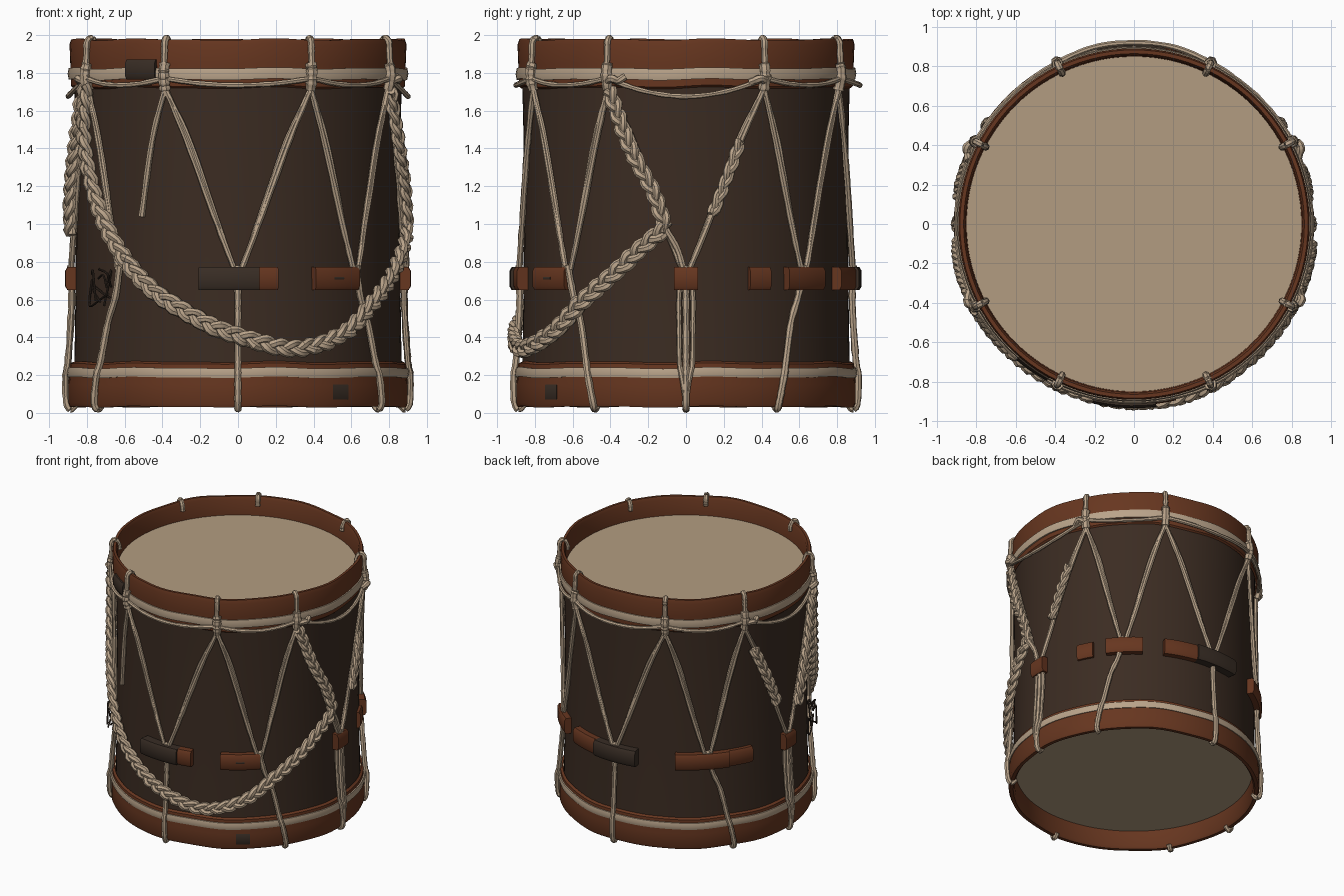
import bpy, bmesh, math, random
from mathutils import Vector

if "Cube" in bpy.data.objects:
    bpy.data.objects.remove(bpy.data.objects["Cube"])
random.seed(4)


def mat(name, rgb):
    m = bpy.data.materials.new(name)
    m.diffuse_color = (*rgb, 1)
    m.use_nodes = True
    m.node_tree.nodes["Principled BSDF"].inputs["Base Color"].default_value = m.diffuse_color
    return m


ROPE = mat("rope_tan", (0.49, 0.37, 0.255))
SKIN = mat("drum_skin", (0.45, 0.335, 0.22))
SHELL = mat("dark_shell", (0.044, 0.025, 0.016))
HOOP = mat("red_brown", (0.135, 0.037, 0.014))
DARK = mat("dark_leather", (0.040, 0.026, 0.018))


def P(a, z, r):
    a = math.radians(a)
    return Vector((r * math.cos(a), r * math.sin(a), z))


def finish(name, bm, m):
    me = bpy.data.meshes.new(name)
    bmesh.ops.recalc_face_normals(bm, faces=bm.faces)
    bm.to_mesh(me)
    bm.free()
    me.materials.append(m)
    ob = bpy.data.objects.new(name, me)
    bpy.context.collection.objects.link(ob)
    bpy.ops.object.select_all(action='DESELECT')
    ob.select_set(True)
    bpy.context.view_layer.objects.active = ob
    bpy.ops.object.shade_smooth_by_angle(angle=math.radians(40))
    return ob


def lathe(name, prof, m, closed=False, wave=0.0, n=96):
    bm = bmesh.new()
    rings = []
    for i in range(n):
        a = 360 * i / n
        w = wave * (math.sin(math.radians(a * 8)) + 0.6 * math.sin(math.radians(a * 13)))
        rings.append([bm.verts.new(P(a, z + w, r)) for r, z in prof])
    k = len(prof)
    for i in range(n):
        A, B = rings[i], rings[(i + 1) % n]
        for j in range(k if closed else k - 1):
            bm.faces.new((A[j], B[j], B[(j + 1) % k], A[(j + 1) % k]))
    return finish(name, bm, m)


def disc(name, r, z, m):
    bm = bmesh.new()
    f = bm.faces.new([bm.verts.new(P(i * 3.75, z, r)) for i in range(96)])
    ob = finish(name, bm, m)
    if (ob.data.polygons[0].normal.z > 0) != (z > 1):   # face outwards
        ob.data.flip_normals()
    return ob


def sample(pts, n):
    """Smooth path through (angle, z, radius) points."""
    q = [Vector(p) for p in pts]
    q = [2 * q[0] - q[1]] + q + [2 * q[-1] - q[-2]]
    out = []
    for i in range(1, len(q) - 2):
        p0, p1, p2, p3 = q[i - 1:i + 3]
        for s in range(n):
            t = s / n
            out.append(0.5 * (2 * p1 + (p2 - p0) * t + (2 * p0 - 5 * p1 + 4 * p2 - p3) * t * t
                              + (3 * p1 - p0 - 3 * p2 + p3) * t ** 3))
    return out + [q[-2]]


def tube(name, pts, rad, m, jitter=0.12, sides=7):
    """Tube along world points, slightly uneven like worn rope."""
    bm = bmesh.new()
    rings = []
    for i, p in enumerate(pts):
        d = (pts[min(i + 1, len(pts) - 1)] - pts[max(i - 1, 0)]).normalized()
        up = Vector((p.x, p.y, 0)).normalized()
        if abs(d.dot(up)) > 0.9:
            up = Vector((0, 0, 1))
        s = d.cross(up).normalized()
        u = s.cross(d)
        r = rad * (1 + random.uniform(-jitter, jitter))
        rings.append([bm.verts.new(p + r * (math.cos(k * math.tau / sides) * s
                      + math.sin(k * math.tau / sides) * u)) for k in range(sides)])
    for A, B in zip(rings, rings[1:]):
        for k in range(sides):
            bm.faces.new((A[k], A[(k + 1) % sides], B[(k + 1) % sides], B[k]))
    bm.faces.new(rings[0])
    bm.faces.new(rings[-1])
    return finish(name, bm, m)


def rope(name, pts, rad, m=ROPE, n=6):
    return tube(name, [P(*p) for p in sample(pts, n)], rad, m)


def braid(name, pts, width, rad, pitch=0.17):
    """Three strands plaited along the path."""
    c = [P(*p) for p in sample(pts, 40)]
    dist = [0]
    for a, b in zip(c, c[1:]):
        dist.append(dist[-1] + (b - a).length)
    for k in range(3):
        out, last = [], -1
        for i in range(len(c) - 1):
            if dist[i] - last < 0.014:
                continue
            last = dist[i]
            d = (c[i + 1] - c[i]).normalized()
            up = Vector((c[i].x, c[i].y, 0)).normalized()
            s = d.cross(up).normalized()
            t = dist[i] / pitch * math.tau * 0.7 + k * math.tau / 3
            out.append(c[i] + s * width * math.sin(t) + up * width * 0.5 * math.sin(2 * t))
        tube(f"{name}_{k}", out, rad, ROPE, 0.15)


def plate(name, a0, a1, z0, z1, r0, r1, m):
    """Curved leather block wrapped on the drum."""
    bm = bmesh.new()
    n = max(2, int((a1 - a0) / 4))
    rings = []
    for i in range(n + 1):
        a = a0 + (a1 - a0) * i / n
        rings.append([bm.verts.new(P(a, z, r)) for r, z in
                      ((r0, z0), (r1 - .012, z0), (r1, z0 + .02), (r1, z1 - .02), (r1 - .012, z1), (r0, z1))])
    for A, B in zip(rings, rings[1:]):
        for k in range(6):
            bm.faces.new((A[k], A[(k + 1) % 6], B[(k + 1) % 6], B[k]))
    bm.faces.new(rings[0])
    bm.faces.new(rings[-1])
    return finish(name, bm, m)


# Shell, hoops and heads
lathe("shell", [(0.868, 0.18), (0.862, 0.5), (0.858, 1.0), (0.86, 1.45), (0.868, 1.80)], SHELL)
lathe("top_hoop", [(0.872, 1.72), (0.884, 1.73), (0.888, 1.85), (0.892, 1.95), (0.884, 1.977),
                   (0.865, 1.977), (0.855, 1.955), (0.85, 1.82)], HOOP, False, 0.004)
lathe("bottom_hoop", [(0.872, 0.27), (0.89, 0.26), (0.898, 0.15), (0.898, 0.05), (0.89, 0.032),
                      (0.865, 0.032), (0.852, 0.05), (0.845, 0.185)], HOOP, False, 0.003)
disc("top_head", 0.853, 1.832, SKIN)
disc("bottom_head", 0.853, 0.172, SKIN)

# Rope rings around both hoops
for nm, z, r, h in (("top_ring", 1.795, 0.889, 0.03), ("bottom_ring", 0.213, 0.894, 0.025)):
    lathe(nm, [(r - .01, z - h), (r + .007, z - h), (r + .013, z), (r + .007, z + h), (r - .01, z + h)],
          ROPE, False, 0.003)

# Top loops with knots, and swags between them
tops = [27.5, 64.5, 115.5, 152.5, 207.5, 244.5, 295.5, 332.5]
for i, a in enumerate(tops):
    rope(f"top_loop_{i}", [(a, 1.68, .888), (a, 1.78, .91), (a, 1.9, .904), (a, 1.965, .90),
                           (a, 1.982, .875), (a, 1.95, .852), (a, 1.91, .848)], 0.018)
    rope(f"top_knot_{i}", [(a, 1.71, .895), (a, 1.76, .907), (a, 1.81, .91), (a, 1.85, .90)], 0.029)
    b = tops[(i + 1) % 8] + (360 if i == 7 else 0)
    mid = (a + b) / 2
    sag = 0.09 if b - a > 50 and abs(mid % 180) < 5 else 0.03
    r = .92 if 60 < mid < 120 else .90
    rope(f"swag_{i}", [(a, 1.77, .905), ((a + mid) / 2, 1.765 - sag * .7, r), (mid, 1.765 - sag, r),
                       ((b + mid) / 2, 1.765 - sag * .7, r), (b, 1.77, .905)], 0.014)
for a in (25, 155, 205, 335):
    rope(f"knot_tail_{a}", [(a - 3, 1.75, .90), (a, 1.77, .935), (a + 2, 1.76, .92), (a + 4, 1.78, .90)], 0.02)

# V lacing: each low point is reached from the loops on both sides
low_end = {0: 0, 45: 33, 90: 90, 135: 147, 180: 180, 225: 213, 270: 270, 315: 327}
for k, (a, foot) in enumerate(low_end.items()):
    left, right = tops[k - 1] - (360 if k == 0 else 0), tops[k]
    for side, t in ((-1, left), (1, right)):
        e = a + side * 1.2
        if k == 5 and side == 1:          # broken lace at the front left
            rope("broken_lace", [(t, 1.72, .895), (239, 1.45, .88), (234, 1.04, .868)], 0.017)
            continue
        for o in (0, 1):
            off = o * -side * 2.4
            rope(f"lace_{a}_{side}_{o}", [(t, 1.72, .895), (t + (e - t) * .3 + off * .5, 1.45, .88),
                 (t + (e - t) * .7 + off * .3, 1.05, .874), (e, 0.76, .882)], 0.016 if o == 0 else 0.012)
    # Ropes from the slide down to the bottom hoop
    for o in ((-2.4, 0, 2.4) if a in (0, 180) else (0,)):
        b = a + (foot - a) * .5 + o
        rope(f"drop_{a}_{o}", [(a + o * .6, .78, .885), (a + (foot - a) * .2 + o, .62, .88), (b, .48, .885),
             (a + (foot - a) * .75 + o * .9, .27, .9), (a + (foot - a) * .85 + o * .6, .2, .912),
             (foot, .06, .908), (foot, .02, .885), (foot, .05, .855)], 0.014 if o else 0.019)

# Leather slides
for nm, a0, a1, m, r1 in (
        ("slide_right", -4, 4, HOOP, .915), ("slide_left", 176, 184, HOOP, .915),
        ("slide_front_mid", 257, 277, DARK, .935), ("slide_front_end", 277, 283.5, HOOP, .92),
        ("slide_right_front", 297, 315, HOOP, .912),
        ("slide_right_back_a", 37, 54, HOOP, .912), ("slide_right_back_c", 22.5, 30.5, HOOP, .89),
        ("slide_back_red", 64, 80, HOOP, .915), ("slide_back_dark", 80, 102, DARK, .93),
        ("slide_left_back_a", 120, 145, HOOP, .915), ("slide_left_back_b", 145, 157, HOOP, .90)):
    plate(nm, a0, a1, 0.65, 0.772, 0.855, r1, m)

# Small leather patches on the hoops
plate("top_patch", 229, 241, 1.765, 1.87, .88, .912, DARK)
plate("bottom_patch", 304, 310.5, .055, .165, .88, .901, DARK)
plate("slide_spot", 304, 308, .69, .735, .90, .914, DARK)

# Plaited carrying rope: hangs round the front, with plaits on both side laces
braid("carry_braid", [(207, 1.74, .91), (207, 1.4, .91), (218, 1.02, .905), (236, .7, .903), (256, .5, .903),
                      (270, .41, .91), (289, .34, .915), (308, .42, .905), (321, .57, .905), (336, .75, .905),
                      (346, .89, .907), (353, .98, .907)], 0.029, 0.022)
braid("side_braid", [(353, .98, .907), (349, 1.17, .907), (341, 1.4, .905), (333, 1.72, .905)], 0.026, 0.02)
braid("right_braid", [(9, 1.05, .898), (14, 1.25, .903), (19, 1.45, .898)], 0.018, 0.018)
braid("left_braid", [(171, 1.05, .9), (165, 1.27, .905), (157, 1.55, .9)], 0.024, 0.019)
braid("left_front_braid", [(187, .95, .9), (192, 1.2, .91), (199, 1.45, .91), (205, 1.7, .907)], 0.028, 0.021)
rope("braid_tuck", [(353, .98, .905), (357, .87, .89), (359, .77, .89)], 0.018)

# Frayed dark cord where one slide is missing
for i in range(6):
    pts = [(random.uniform(207, 221), random.uniform(.56, .78), random.uniform(.87, .93)) for _ in range(3)]
    rope(f"frayed_cord_{i}", pts, 0.006, DARK, 5)
